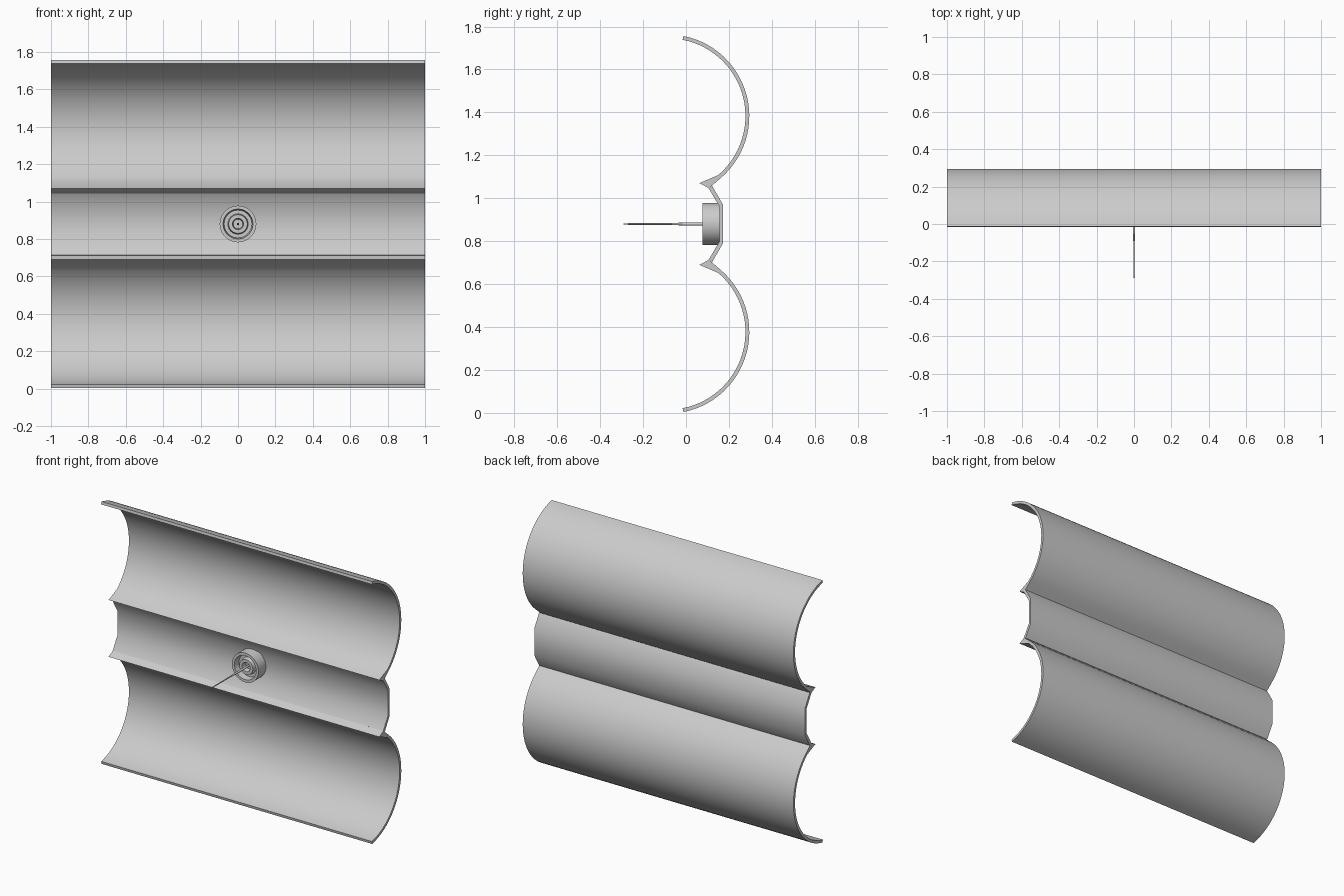
import bpy, bmesh
from math import cos, sin, pi, radians

if "Cube" in bpy.data.objects:
    bpy.data.objects.remove(bpy.data.objects["Cube"])

MID = 0.88  # mirror height


def finish(name, bm, angle):
    bmesh.ops.remove_doubles(bm, verts=bm.verts, dist=1e-5)
    bmesh.ops.recalc_face_normals(bm, faces=bm.faces)
    me = bpy.data.meshes.new(name)
    bm.to_mesh(me)
    bm.free()
    ob = bpy.data.objects.new(name, me)
    bpy.context.collection.objects.link(ob)
    bpy.ops.object.select_all(action='DESELECT')
    ob.select_set(True)
    bpy.context.view_layer.objects.active = ob
    bpy.ops.object.shade_smooth_by_angle(angle=radians(angle))
    return ob


def strip(name, inner, outer, angle=40):
    """Solid strip along x between two (y, z) lines of equal length."""
    bm = bmesh.new()
    rows = [[bm.verts.new((x, y, z)) for y, z in line]
            for x in (-1, 1) for line in (inner, outer)]
    il, ol, ir, orr = rows
    for i in range(len(inner) - 1):
        for a, b in ((il, ir), (ol, orr), (il, ol), (ir, orr)):
            bm.faces.new((a[i], a[i + 1], b[i + 1], b[i]))
    for i in (0, -1):
        bm.faces.new((il[i], ir[i], orr[i], ol[i]))
    return finish(name, bm, angle)


def arc(r, a0, a1, n=28):
    return [(-0.085 + r * cos(radians(a0 + (a1 - a0) * i / n)),
             0.377 + r * sin(radians(a0 + (a1 - a0) * i / n))) for i in range(n + 1)]


def flip(line):
    return [(y, 2 * MID - z) for y, z in line]


def lathe(name, prof, n):
    """Revolve (radius, y) points around the y axis at mid height."""
    bm = bmesh.new()
    rings = [[bm.verts.new((r * cos(2 * pi * k / n), y, MID + r * sin(2 * pi * k / n)))
              for k in range(n)] if r else [bm.verts.new((0, y, MID))] for r, y in prof]
    for a, b in zip(rings, rings[1:]):
        for k in range(n):
            vs = [a[k % len(a)], a[(k + 1) % n % len(a)],
                  b[(k + 1) % n % len(b)], b[k % len(b)]]
            bm.faces.new(list(dict.fromkeys(vs)))
    return finish(name, bm, 40)


# two curved channels, each ending in a pointed ridge
inner = arc(0.362, -79, 49.5) + [(0.062, 0.69)]
outer = arc(0.380, -79, 49.5) + [(0.107, 0.713)]
strip("lower_channel", inner, outer)
strip("upper_channel", flip(inner), flip(outer))

# faceted middle channel
half_in = [(0.105, 0.713), (0.155, 0.797)]
half_out = [(0.122, 0.703), (0.173, 0.791)]
strip("middle_channel", half_in + flip(half_in)[::-1], half_out + flip(half_out)[::-1])

# hub with recessed face and inner collar
lathe("hub", [(0, 0.16), (0.098, 0.16), (0.098, 0.076), (0.08, 0.076), (0.074, 0.115),
              (0.055, 0.115), (0.05, 0.085), (0.03, 0.085), (0.025, 0.12), (0, 0.12)], 32)

# thin needle with a thicker root
lathe("needle", [(0, 0.13), (0.007, 0.13), (0.007, 0.0), (0.004, -0.09),
                 (0.0035, -0.27), (0, -0.30)], 12)
